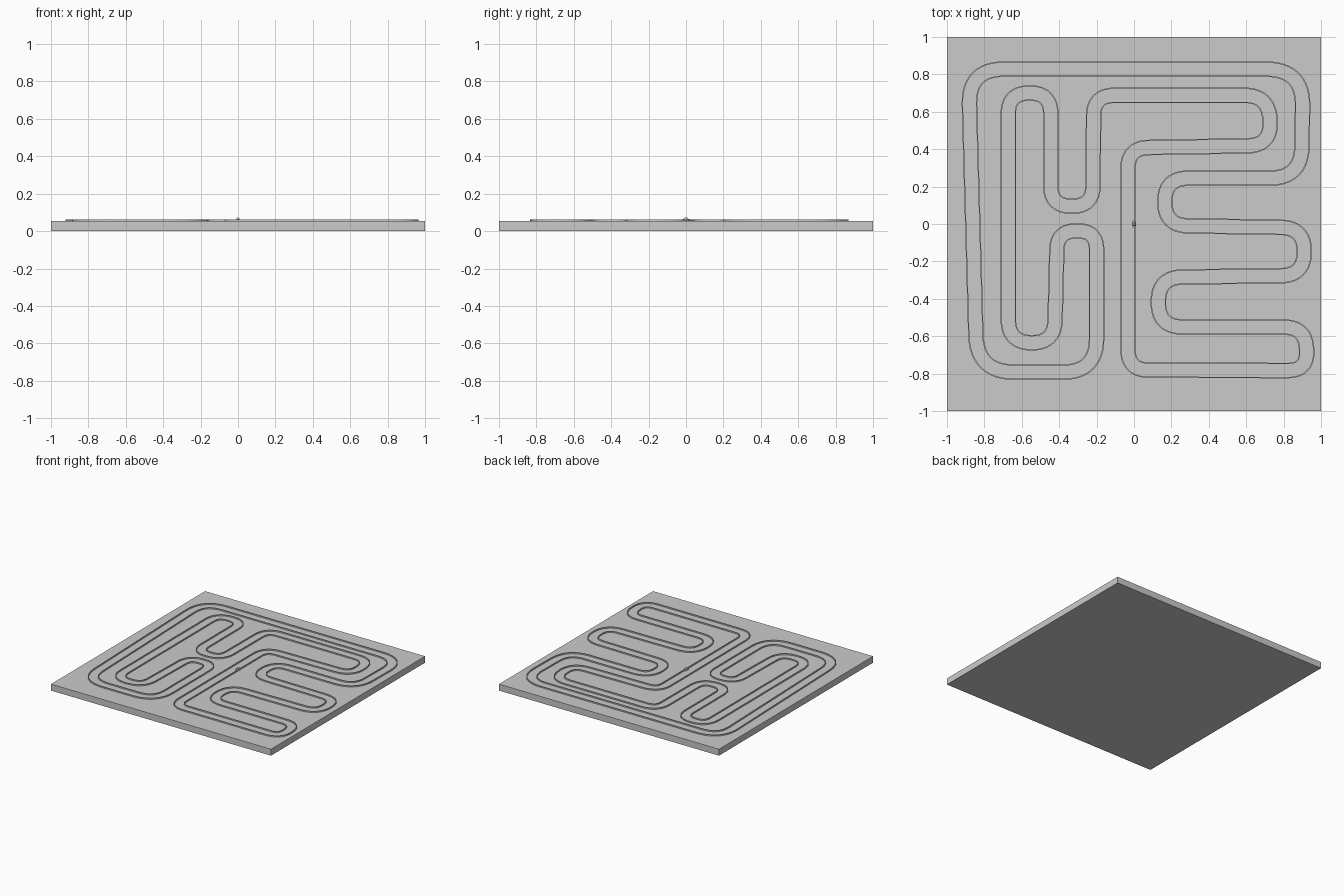
import bpy, bmesh
from mathutils import Vector

if "Cube" in bpy.data.objects:
    bpy.data.objects.remove(bpy.data.objects["Cube"])

TOP = 0.053          # upper surface of the base plate
HALF = 0.038         # half the lane width
WALL = 0.007         # kerb thickness

# Corners of the track centre line: x, y, rounding length
ROUTE = [
    (-0.032, 0.407, 0.11), (0.735, 0.42, 0.13), (0.72, 0.688, 0.13),
    (-0.215, 0.688, 0.11), (-0.22, 0.095, 0.11), (-0.445, 0.095, 0.11),
    (-0.445, 0.70, 0.11), (-0.672, 0.70, 0.11), (-0.672, -0.635, 0.125),
    (-0.425, -0.635, 0.12), (-0.41, -0.037, 0.1), (-0.2, -0.037, 0.1),
    (-0.2, -0.792, 0.18), (-0.84, -0.792, 0.2), (-0.885, 0.828, 0.19),
    (0.905, 0.828, 0.2), (0.895, 0.245, 0.17), (0.165, 0.245, 0.125),
    (0.165, -0.008, 0.125), (0.91, -0.02, 0.125), (0.91, -0.275, 0.125),
    (0.13, -0.285, 0.13), (0.13, -0.55, 0.13), (0.915, -0.552, 0.11),
    (0.93, -0.784, 0.11), (-0.032, -0.781, 0.11),
]


def rounded_loop(route, steps=12):
    """Closed centre line with curved corners, as (point, side normal)."""
    out = []
    n = len(route)
    for i, (x, y, r) in enumerate(route):
        p = Vector((x, y))
        a = Vector(route[i - 1][:2]) - p
        b = Vector(route[(i + 1) % n][:2]) - p
        a = a.normalized() * r
        b = b.normalized() * r
        for k in range(steps + 1):
            t = k / steps
            pos = p + a * (1 - t) ** 2 + b * t ** 2
            d = (b * t - a * (1 - t)).normalized()
            out.append((pos, Vector((-d.y, d.x))))
    return out


def finish(name, bm):
    bmesh.ops.recalc_face_normals(bm, faces=bm.faces)
    mesh = bpy.data.meshes.new(name)
    bm.to_mesh(mesh)
    bm.free()
    ob = bpy.data.objects.new(name, mesh)
    bpy.context.collection.objects.link(ob)
    return ob


def kerb(name, loop, offset):
    """Thin raised wall following the loop at a sideways offset."""
    bm = bmesh.new()
    section = [(-WALL / 2, TOP - 0.003), (WALL / 2, TOP - 0.003),
               (WALL / 2, TOP + 0.01), (-WALL / 2, TOP + 0.01)]
    rings = []
    for pos, nrm in loop:
        ring = []
        for s, z in section:
            q = pos + nrm * (offset + s)
            ring.append(bm.verts.new((q.x, q.y, z)))
        rings.append(ring)
    for i, ring in enumerate(rings):
        prev = rings[i - 1]
        for k in range(4):
            j = (k + 1) % 4
            bm.faces.new((prev[k], prev[j], ring[j], ring[k]))
    return finish(name, bm)


def block(name, size, centre, taper=(1, 1)):
    bm = bmesh.new()
    bmesh.ops.create_cube(bm, size=1)
    for v in bm.verts:
        tx, ty = taper if v.co.z > 0 else (1, 1)
        v.co = Vector((v.co.x * size[0] * tx, v.co.y * size[1] * ty,
                       v.co.z * size[2])) + Vector(centre)
    return finish(name, bm)


# Ground slab
block("base_plate", (2, 2, TOP), (0, 0, TOP / 2))

# Both edges of the winding track
centre_line = rounded_loop(ROUTE)
kerb("track_edge_left", centre_line, HALF)
kerb("track_edge_right", centre_line, -HALF)

# Tiny car at the middle of the plate
block("car_body", (0.018, 0.04, 0.01), (0, 0, TOP + 0.007))
block("car_cabin", (0.016, 0.024, 0.009), (0, 0, TOP + 0.0165), (0.7, 0.5))
for sx in (-1, 1):
    for sy in (-1, 1):
        block("car_wheel", (0.004, 0.008, 0.007),
              (sx * 0.009, sy * 0.012, TOP + 0.0035))
